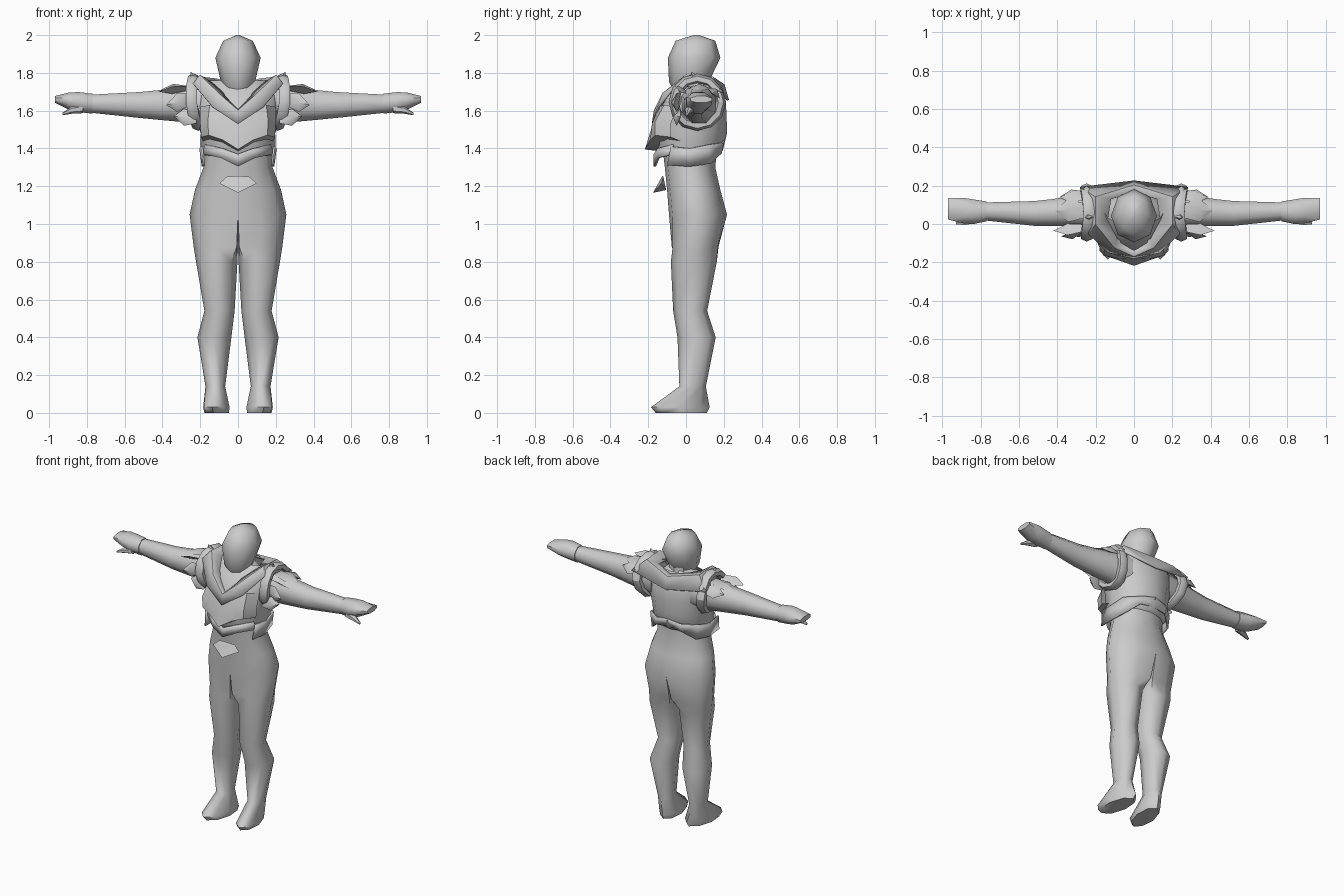
import bpy, bmesh, math
from mathutils import Vector

if "Cube" in bpy.data.objects:
    bpy.data.objects.remove(bpy.data.objects["Cube"])

grey = bpy.data.materials.new("plain grey")
grey.diffuse_color = (0.6, 0.6, 0.6, 1)
grey.use_nodes = True
grey.node_tree.nodes["Principled BSDF"].inputs["Base Color"].default_value = grey.diffuse_color


def part(name, verts, faces, mirror=True, solid=0.0, sharp=40):
    """Mesh object with optional thickness and left/right mirroring."""
    me = bpy.data.meshes.new(name)
    me.from_pydata([tuple(v) for v in verts], [], faces)
    ob = bpy.data.objects.new(name, me)
    bpy.context.collection.objects.link(ob)
    me.materials.append(grey)
    bm = bmesh.new()
    bm.from_mesh(me)
    # drop faces lying on the centre plane so halves join openly
    if mirror:
        inner = [f for f in bm.faces if all(abs(v.co.x) < 1e-5 for v in f.verts)]
        bmesh.ops.delete(bm, geom=inner, context='FACES')
    bmesh.ops.recalc_face_normals(bm, faces=bm.faces)
    bm.to_mesh(me)
    bm.free()
    if mirror:
        m = ob.modifiers.new("mirror", 'MIRROR')
        m.use_clip = True
        m.merge_threshold = 0.0005
    if solid:
        s = ob.modifiers.new("thickness", 'SOLIDIFY')
        s.thickness = solid
        s.offset = 0
    bpy.context.view_layer.objects.active = ob
    ob.select_set(True)
    bpy.ops.object.shade_smooth_by_angle(angle=math.radians(sharp))
    ob.select_set(False)
    return ob


def loft(name, rings, caps=(True, True), closed=True, **kw):
    """Skin a list of equally long point rings."""
    n = len(rings[0])
    verts = [p for r in rings for p in r]
    faces = []
    for i in range(len(rings) - 1):
        for j in range(n if closed else n - 1):
            k = (j + 1) % n
            faces.append((i * n + j, i * n + k, (i + 1) * n + k, (i + 1) * n + j))
    if caps[0]:
        faces.append(tuple(range(n))[::-1])
    if caps[1]:
        faces.append(tuple(range((len(rings) - 1) * n, len(rings) * n)))
    return part(name, verts, faces, **kw)


def half_ring(z, xin, xout, yf, yb, t=0.0, skew=0.0):
    """t=0: closed leg oval, t=1: half a torso oval ending on x=0."""
    cx, rx = (xin + xout) / 2, (xout - xin) / 2
    cy, ry = (yf + yb) / 2, (yb - yf) / 2
    pts = []
    for a, b in zip((-135, -90, -45, 0, 45, 90, 135, 180),
                    (-90, -62, -35, 0, 35, 62, 90, 180)):
        a, b = math.radians(a), math.radians(b)
        leg = Vector((cx + rx * math.cos(a), cy + ry * math.sin(a)))
        half = Vector((max(0, xout * math.cos(b)), cy + ry * math.sin(b)))
        if abs(half.x) < 1e-6:
            half.x = 0
        p = leg.lerp(half, t)
        pts.append((p.x - skew * p.y, p.y, z))
    return pts


# legs, hips and torso
loft("body", [half_ring(*r) for r in (
    (0.00, .045, .175, -.16, .11, 0, .12), (0.03, .04, .18, -.185, .125, 0, .15),
    (0.14, .068, .172, -.035, .105), (0.40, .035, .215, -.045, .157),
    (0.54, .018, .178, -.068, .112), (0.80, .003, .222, -.08, .163),
    (0.88, 0, .235, -.083, .18, .8), (1.05, 0, .256, -.09, .217, 1),
    (1.18, 0, .228, -.10, .182, 1), (1.30, 0, .183, -.112, .155, 1),
    (1.45, 0, .18, -.13, .17, 1), (1.60, 0, .19, -.12, .18, 1),
    (1.70, 0, .15, -.06, .15, 1), (1.76, 0, .07, .0, .12, 1))], sharp=60)


def oval(z, w, yf, yb, n=8):
    c, r = (yf + yb) / 2, (yb - yf) / 2
    return [(w * math.sin(2 * math.pi * i / n), c - r * math.cos(2 * math.pi * i / n), z)
            for i in range(n)]


# neck and head
loft("neck", [oval(1.62, .09, -.06, .14), oval(1.78, .075, -.03, .13)], mirror=False)
loft("head", [oval(z, w, a, b) for z, w, a, b in (
    (1.685, .05, -.05, .06), (1.75, .09, -.09, .12), (1.88, .12, -.096, .182),
    (1.97, .078, -.055, .155), (2.0, .008, .04, .07))], mirror=False, sharp=60)


def xring(x, cy, cz, ry, rz, n=8):
    return [(x, cy + ry * math.cos(2 * math.pi * (i + .5) / n) * 1.06,
             cz + rz * math.sin(2 * math.pi * (i + .5) / n) * 1.06) for i in range(n)]


# arms, mittens and thumbs
loft("arm", [xring(*r) for r in (
    (.15, .07, 1.635, .10, .115), (.28, .07, 1.632, .085, .095),
    (.42, .06, 1.63, .072, .08), (.52, .055, 1.63, .066, .07),
    (.79, .066, 1.637, .047, .048))], sharp=60)
loft("hand", [xring(*r) for r in (
    (.77, .066, 1.637, .053, .054), (.84, .064, 1.645, .066, .054),
    (.89, .07, 1.65, .068, .048), (.97, .08, 1.66, .058, .018))], sharp=60)
loft("thumb", [xring(*r, n=6) for r in (
    (.82, .03, 1.61, .025, .022), (.88, .015, 1.603, .022, .018),
    (.93, .005, 1.582, .008, .006))])

# jacket shell with a flared hem
loft("jacket", [half_ring(*r) for r in (
    (1.36, 0, .188, -.135, .165, 1), (1.39, 0, .2, -.15, .195, 1),
    (1.48, 0, .197, -.165, .217, 1), (1.58, 0, .225, -.15, .215, 1),
    (1.68, 0, .225, -.11, .208, 1), (1.76, 0, .165, -.005, .16, 1))],
    caps=(False, False), sharp=60)

# pointed chest guard, stepping forward to its lowest tip
loft("chest_guard", [
    [(0, -.15, 1.60), (.08, -.145, 1.62), (.15, -.115, 1.63), (.20, -.05, 1.62)],
    [(0, -.185, 1.50), (.085, -.18, 1.53), (.16, -.165, 1.54), (.20, -.08, 1.53)],
    [(0, -.218, 1.395), (.08, -.19, 1.445), (.155, -.165, 1.47), (.195, -.08, 1.46)],
    [(0, -.14, 1.385), (.08, -.13, 1.43), (.15, -.10, 1.45), (.185, -.03, 1.44)]],
    caps=(False, False), closed=False)

# stomach chevron, buckle plate and side hem flaps
loft("stomach_chevron", [
    [(0, -.165, 1.37), (.08, -.145, 1.40), (.17, -.07, 1.42)],
    [(0, -.165, 1.305), (.09, -.145, 1.35), (.188, -.06, 1.37)]],
    caps=(False, False), closed=False, solid=.012)
part("buckle_plate", [(0, -.125, 1.255), (.06, -.12, 1.25), (.10, -.13, 1.215),
                      (0, -.175, 1.165), (0, -.105, 1.18)],
     [(0, 1, 2, 3), (2, 4, 3), (1, 4, 2)])
loft("hem_flap", [
    [(.19, -.08, 1.41), (.20, .02, 1.40), (.185, .12, 1.42), (.09, .195, 1.43), (0, .205, 1.45)],
    [(.18, -.10, 1.31), (.187, .02, 1.305), (.165, .13, 1.32), (.10, .185, 1.375), (0, .185, 1.39)]],
    caps=(False, False), closed=False, solid=.01)

# broad folded collar: neck edge, raised fold, outer edge
loft("collar", [
    [(0, -.125, 1.605), (.09, -.075, 1.70), (.14, .02, 1.745), (.12, .13, 1.765), (0, .165, 1.74)],
    [(0, -.165, 1.60), (.105, -.12, 1.69), (.20, .0, 1.785), (.20, .14, 1.775), (0, .20, 1.735)],
    [(0, -.175, 1.53), (.135, -.145, 1.62), (.235, -.05, 1.74), (.28, .19, 1.70), (0, .222, 1.655)]],
    caps=(False, False), closed=False, solid=.012)

# padded roll around each armhole
rings = []
for i in range(12):
    a = 2 * math.pi * i / 12
    out = Vector((0, math.cos(a), math.sin(a)))
    c = Vector((.235 + .012 * math.sin(a) + .012 * math.cos(2 * a), .06 + .125 * out.y,
                1.645 + .125 * out.z))
    rings.append([c + out * .027 * math.cos(b) + Vector((.034 * math.sin(b), 0, 0))
                  for b in (k * math.pi / 3 for k in range(6))])
loft("armhole_roll", rings + [rings[0]], caps=(False, False), sharp=60)


def leaf(name, a, b, side, lift):
    """Pointed armour leaf from a to b, with a raised middle."""
    a, b, s, l = map(Vector, (a, b, side, lift))
    m = a.lerp(b, .55)
    part(name, [a - s * .6, a + s * .6, m + s, b, m - s, m + l, m - l * .4],
         [(0, 1, 5), (1, 2, 5), (2, 3, 5), (3, 4, 5), (4, 0, 5),
          (1, 0, 6), (2, 1, 6), (3, 2, 6), (4, 3, 6), (0, 4, 6)])


# overlapping shoulder leaves
leaf("shoulder_leaf_top", (.25, .07, 1.73), (.42, .07, 1.705), (0, .06, 0), (0, 0, .025))
leaf("shoulder_leaf_front", (.26, -.02, 1.72), (.42, -.035, 1.70), (0, .03, -.02), (0, -.02, .02))
leaf("shoulder_leaf_back", (.25, .15, 1.70), (.39, .14, 1.69), (0, .035, -.03), (0, .02, .02))
leaf("shoulder_leaf_low", (.25, -.03, 1.66), (.38, -.065, 1.63), (0, 0, .05), (0, -.03, 0))
leaf("shoulder_leaf_under", (.22, -.05, 1.56), (.34, -.03, 1.57), (0, .01, .045), (.01, -.03, 0))
leaf("shoulder_spike", (.215, .04, 1.76), (.25, .03, 1.805), (.02, 0, 0), (0, .03, 0))
